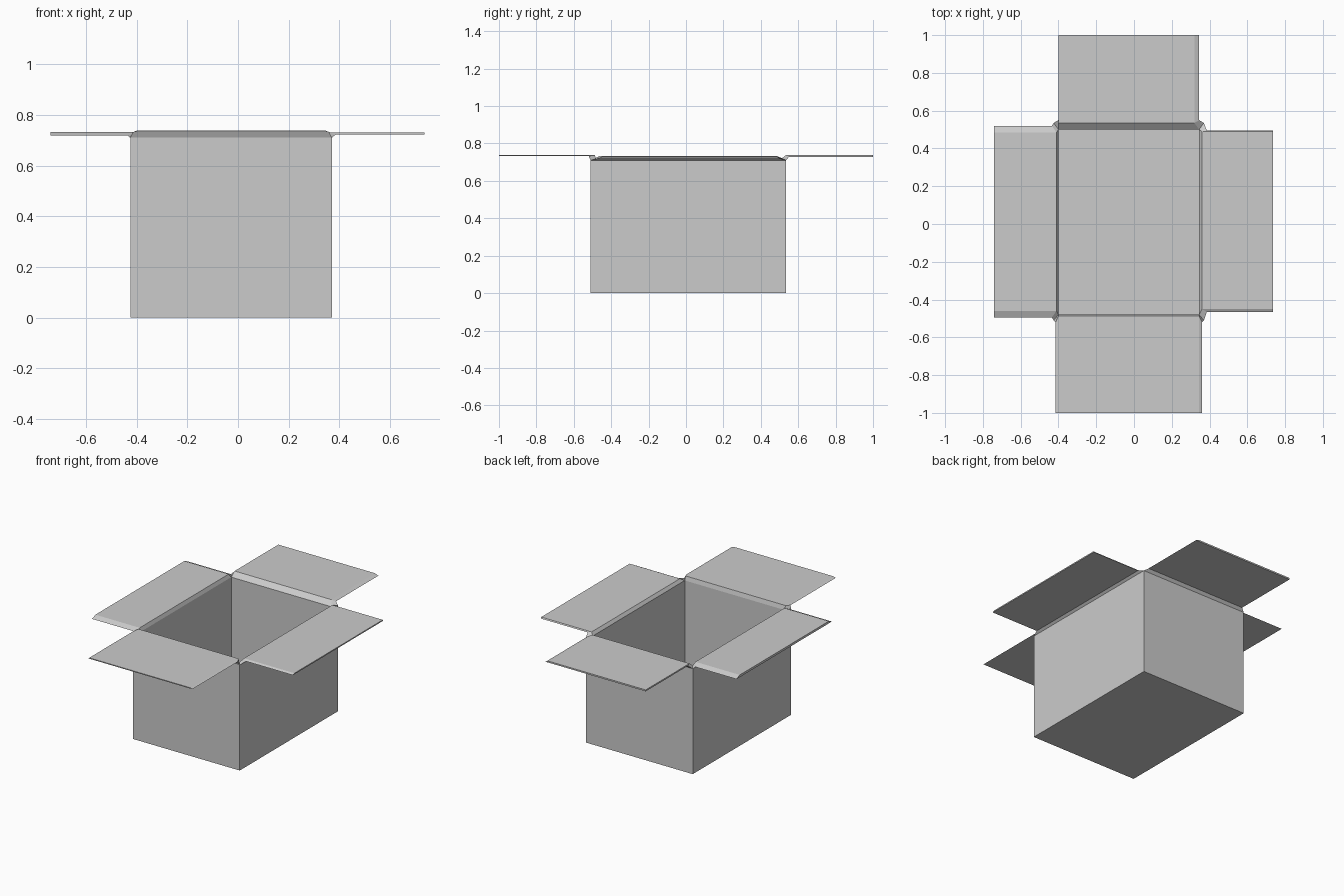
import bpy
import bmesh

cube = bpy.data.objects.get("Cube")
if cube:
    bpy.data.objects.remove(cube, do_unlink=True)

grey = bpy.data.materials.new("plain_grey")
grey.use_nodes = True
colour = (0.6, 0.6, 0.6, 1)
grey.diffuse_color = colour
grey.node_tree.nodes["Principled BSDF"].inputs["Base Color"].default_value = colour

RIM, FLOOR = 0.71, 0.02
bm = bmesh.new()


def ring(x0, x1, y0, y1, z):
    """Four corners, counter-clockwise from front right."""
    return [bm.verts.new((x, y, z)) for x, y in ((x0, y0), (x1, y0), (x1, y1), (x0, y1))]


def bridge(a, b):
    for i in range(4):
        j = (i + 1) % 4
        bm.faces.new((a[i], a[j], b[j], b[i]))


# Hollow box: outer and inner walls, base and floor
OUTER = (-0.425, 0.37, -0.51, 0.535)
INNER = (-0.40, 0.345, -0.48, 0.50)
base, outer_rim = ring(*OUTER, 0), ring(*OUTER, RIM)
floor, inner_rim = ring(*INNER, FLOOR), ring(*INNER, RIM)
bm.faces.new(base[::-1])
bm.faces.new(floor)
bridge(base, outer_rim)
bridge(inner_rim, floor)


def flap(side, axis, under, over, tip):
    """Grow a bent flap from one side of the rim.
    under / over: fold position, span start, span end and height of each face."""
    nxt = (side + 1) % 4
    # Fold and tip sections, each ordered to match the rim corners
    def section(reach):
        pts = []
        for fold, lo, hi, z in (under, over):
            spans = (lo, hi) if side in (0, 1) else (hi, lo)
            for n, s in enumerate(spans):
                d = fold if reach is None else reach
                pts.append(bm.verts.new((s, d, z) if axis == "y" else (d, s, z)))
        return [pts[0], pts[1], pts[3], pts[2]]

    root = [outer_rim[side], outer_rim[nxt], inner_rim[nxt], inner_rim[side]]
    fold, end = section(None), section(tip)
    bridge(root, fold)
    bridge(fold, end)
    bm.faces.new(end)


# Four flaps folded outwards
flap(0, "y", (-0.52, -0.415, 0.36, 0.732), (-0.487, -0.40, 0.345, 0.738), -1.0)
flap(1, "x", (0.385, -0.465, 0.495, 0.722), (0.36, -0.45, 0.49, 0.73), 0.735)
flap(2, "y", (0.55, -0.40, 0.345, 0.728), (0.535, -0.40, 0.32, 0.738), 1.0)
flap(3, "x", (-0.435, -0.495, 0.52, 0.718), (-0.41, -0.46, 0.485, 0.733), -0.74)

bmesh.ops.recalc_face_normals(bm, faces=bm.faces)
mesh = bpy.data.meshes.new("open_box")
bm.to_mesh(mesh)
bm.free()
mesh.materials.append(grey)
box = bpy.data.objects.new("open_box", mesh)
bpy.context.collection.objects.link(box)
